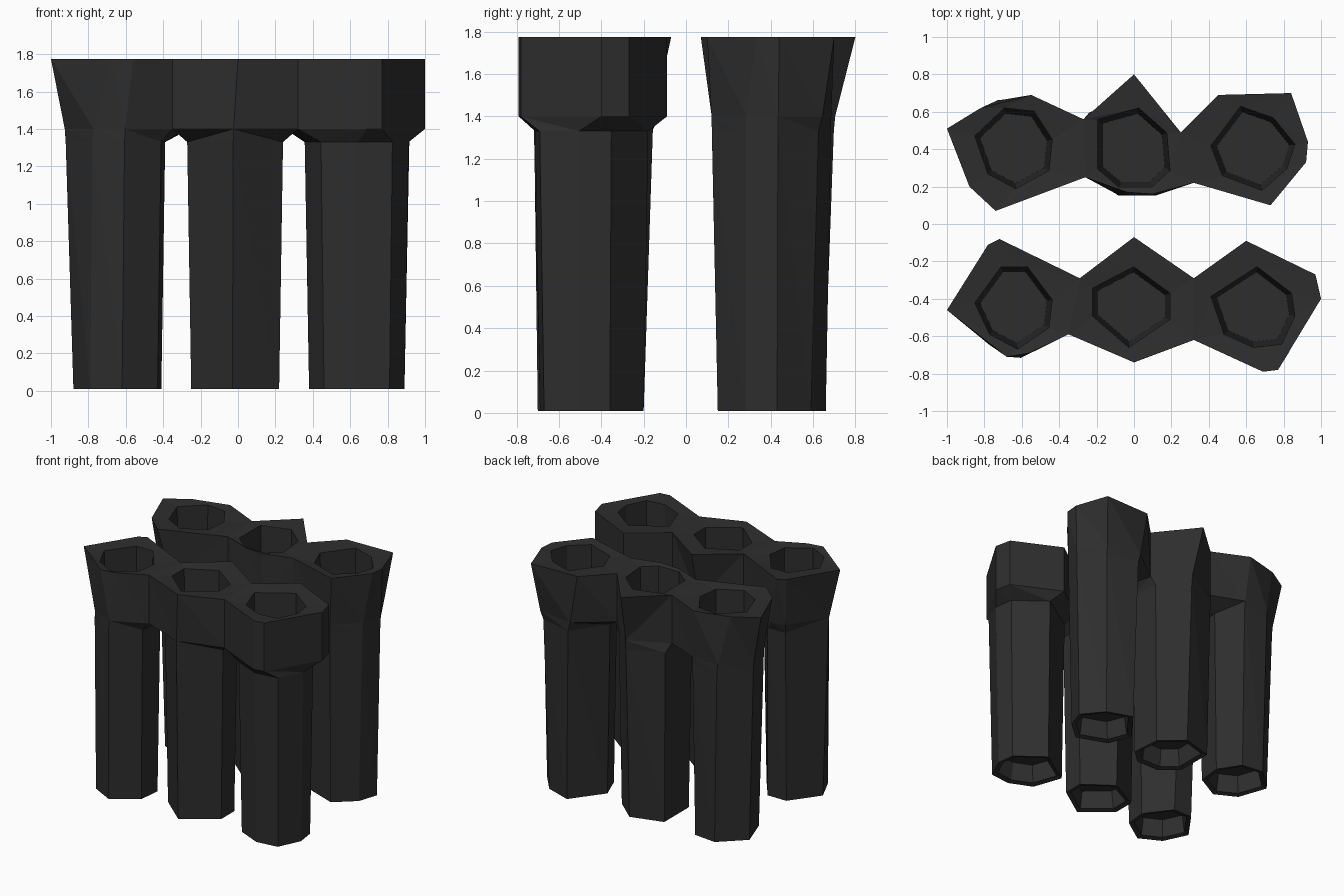
import bpy, bmesh
from mathutils import Vector

cube = bpy.data.objects.get("Cube")
if cube:
    bpy.data.objects.remove(cube, do_unlink=True)

# One charcoal material
mat = bpy.data.materials.new("charcoal")
mat.use_nodes = True
color = (0.027, 0.027, 0.027, 1)
mat.diffuse_color = color
bsdf = mat.node_tree.nodes["Principled BSDF"]
bsdf.inputs["Base Color"].default_value = color
bsdf.inputs["Roughness"].default_value = 0.8

TOP, COLLAR, NECK = 1.775, 1.4, 1.33


def is_web(p):
    """Rim corners shared with the neighbouring tube."""
    return 0.2 < abs(p.x) < 0.36


def tube(name, center, foot, rim, front_flare=0.25, back_flare=0.25):
    """Hollow faceted leg that flares into an irregular rim."""
    c = Vector(center)
    n = len(rim)
    rim = [Vector(p) for p in rim]

    def ring(scale):
        return [c.lerp(Vector(p), scale) for p in foot]

    # The collar overhangs the neck by a different amount at front and back
    neck, collar = [], []
    for p, q in zip(rim, ring(1.09)):
        flare = back_flare if p.y > c.y else front_flare
        neck.append(q if is_web(p) or flare == 1 else q.lerp(p, 0.2))
        collar.append(p if is_web(p) else q.lerp(p, flare))

    # Underside recess, leg, collar, rim, then down into the cavity
    levels = [(ring(0.76), 0.16), (ring(0.84), 0.02), (ring(1), 0.01), (neck, NECK),
              (collar, COLLAR), (rim, TOP), (ring(0.88), TOP - 0.01), (ring(0.76), 0.2)]

    bm = bmesh.new()
    loops = [[bm.verts.new((p.x, p.y, z)) for p in pts] for pts, z in levels]
    for k, (a, b) in enumerate(zip(loops, loops[1:])):
        for i in range(n):
            j = (i + 1) % n
            # Leave the joint between neighbouring collars open
            if k == 4 and is_web(rim[i]) and is_web(rim[j]) and rim[i].x * rim[j].x > 0:
                continue
            bm.faces.new((a[i], a[j], b[j], b[i]))
    bm.faces.new(loops[0][::-1])   # underside of the floor
    bm.faces.new(loops[-1])        # floor of the cavity
    bmesh.ops.triangulate(bm, faces=bm.faces[:], quad_method='SHORT_EDGE')
    mesh = bpy.data.meshes.new(name)
    bm.to_mesh(mesh)
    bm.free()
    mesh.materials.append(mat)
    bpy.context.collection.objects.link(bpy.data.objects.new(name, mesh))


# Back row
tube("back_right_side_tube", (-0.64, 0.4),
     [(-.43, .27), (-.41, .46), (-.52, .63), (-.7, .65), (-.88, .48), (-.8, .25), (-.63, .16)],
     [(-.26, .25), (-.27, .56), (-.55, .69), (-.82, .62), (-1, .51), (-.88, .2), (-.74, .07)])
tube("back_middle_tube", (-0.01, 0.4),
     [(.22, .27), (.2, .5), (.03, .65), (-.22, .58), (-.22, .28), (-.09, .17), (.11, .17)],
     [(.32, .22), (.25, .49), (0, .8), (-.27, .56), (-.26, .25), (-.04, .17), (.1, .16)])
tube("back_left_side_tube", (0.64, 0.4),
     [(.45, .24), (.69, .15), (.84, .28), (.89, .43), (.76, .59), (.56, .66), (.38, .42)],
     [(.32, .22), (.73, .1), (.92, .33), (.93, .44), (.84, .7), (.45, .69), (.25, .49)],
     back_flare=0.4)

# Front row
tube("front_right_side_tube", (-0.64, -0.44),
     [(-.41, -.4), (-.56, -.2), (-.72, -.2), (-.88, -.42), (-.79, -.61), (-.62, -.7), (-.43, -.57)],
     [(-.29, -.29), (-.72, -.08), (-.78, -.11), (-1, -.46), (-.68, -.71), (-.56, -.69), (-.35, -.59)],
     back_flare=0.5)
tube("front_middle_tube", (-0.01, -0.44),
     [(.22, -.36), (0, -.2), (-.25, -.33), (-.25, -.5), (-.03, -.69), (.22, -.52)],
     [(.32, -.29), (0, -.07), (-.29, -.29), (-.35, -.59), (0, -.74), (.32, -.62)])
tube("front_left_side_tube", (0.64, -0.44),
     [(.38, -.38), (.46, -.61), (.64, -.69), (.81, -.67), (.89, -.5), (.87, -.36), (.66, -.2)],
     [(.32, -.29), (.32, -.62), (.69, -.79), (.77, -.78), (1, -.4), (.97, -.27), (.6, -.09)],
     front_flare=1, back_flare=1)
